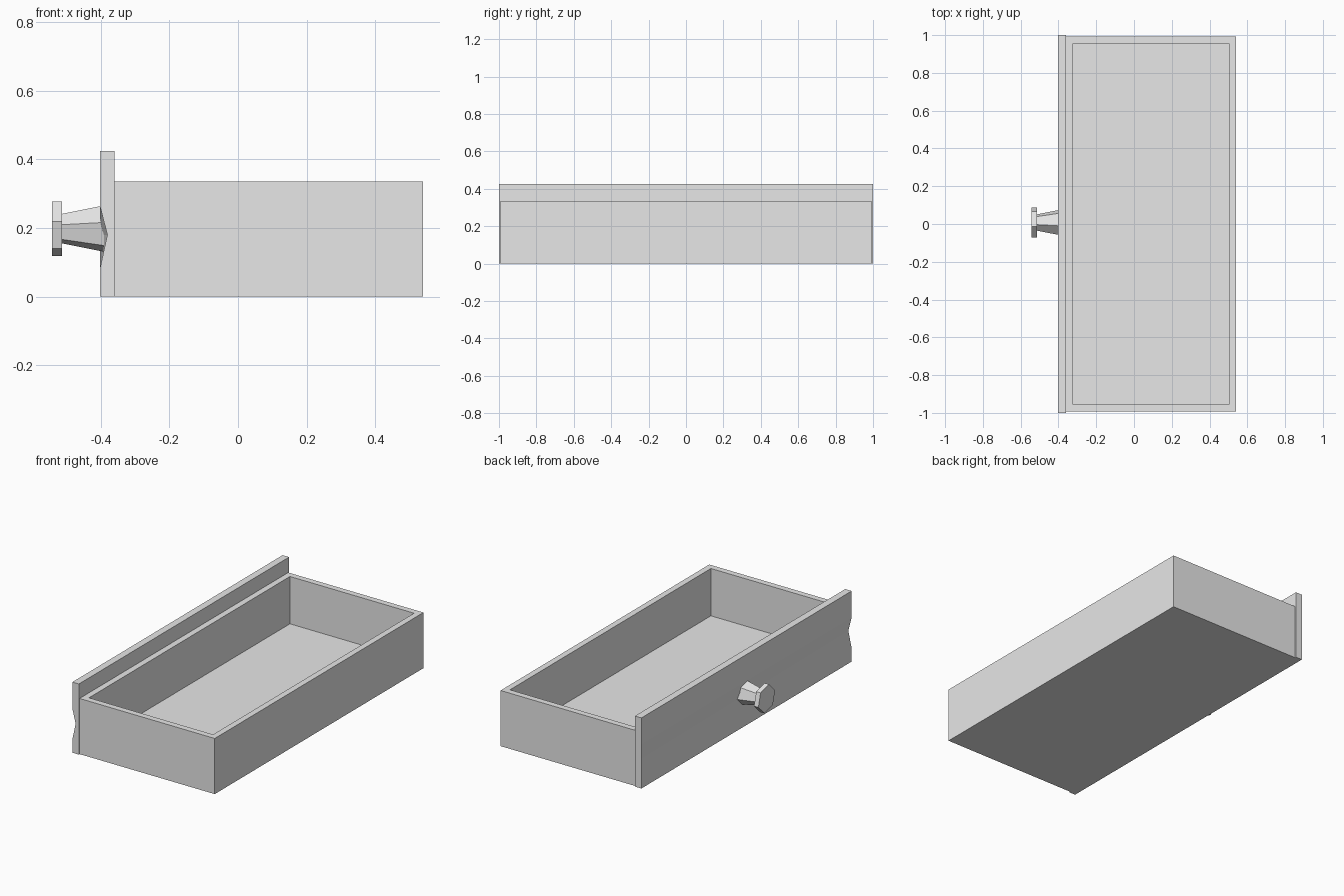
import bpy, bmesh
from math import cos, sin, radians

old = bpy.data.objects.get("Cube")
if old:
    bpy.data.objects.remove(old, do_unlink=True)

COLOR = (0.8, 0.8, 0.8, 1)
grey = bpy.data.materials.new("plain grey")
grey.use_nodes = True
grey.diffuse_color = COLOR
grey.node_tree.nodes["Principled BSDF"].inputs["Base Color"].default_value = COLOR


def finish(name, bm):
    bmesh.ops.recalc_face_normals(bm, faces=bm.faces)
    mesh = bpy.data.meshes.new(name)
    bm.to_mesh(mesh)
    bm.free()
    mesh.materials.append(grey)
    obj = bpy.data.objects.new(name, mesh)
    bpy.context.collection.objects.link(obj)
    return obj


def loft(name, rings):
    """Skin matching closed rings and cap both ends."""
    bm = bmesh.new()
    loops = [[bm.verts.new(p) for p in ring] for ring in rings]
    n = len(loops[0])
    for a, b in zip(loops, loops[1:]):
        for i in range(n):
            j = (i + 1) % n
            bm.faces.new((a[i], a[j], b[j], b[i]))
    bm.faces.new(loops[0])
    bm.faces.new(loops[-1])
    return finish(name, bm)


# Open drawer box: solid block with its top inset and pushed down
bm = bmesh.new()
bmesh.ops.create_cube(bm, size=1)
for v in bm.verts:
    v.co.x = 0.09 + v.co.x * 0.90
    v.co.y *= 1.985
    v.co.z = (v.co.z + 0.5) * 0.335
top = max(bm.faces, key=lambda f: f.calc_center_median().z)
bmesh.ops.inset_region(bm, faces=[top], thickness=0.052)
for v in top.verts:
    v.co.z = 0.335
floor = bmesh.ops.extrude_discrete_faces(bm, faces=[top])["faces"][0]
for v in floor.verts:
    v.co.z = 0.05
finish("drawer_box", bm)


# Face panel with a dent at one end that fades along its length
def panel_ring(y, dent):
    face, back = -0.403, -0.36
    profile = [(back, 0), (back, 0.425), (face, 0.425), (face, 0.265),
               (face + dent, 0.18), (face, 0.08), (face, 0)]
    return [(x, y, z) for x, z in profile]


loft("face_panel", [panel_ring(-1, 0.022), panel_ring(1, 0)])


# Six-sided knob: tapered stem and flat grip
def hexagon(x, r):
    angles = [radians(15 + 60 * k) for k in range(6)]
    return [(x, 0.008 - r * cos(a), 0.198 + r * sin(a)) for a in angles]


loft("knob_stem", [hexagon(-0.39, 0.07), hexagon(-0.516, 0.044)])
loft("knob_grip", [hexagon(-0.514, 0.082), hexagon(-0.543, 0.082)])
